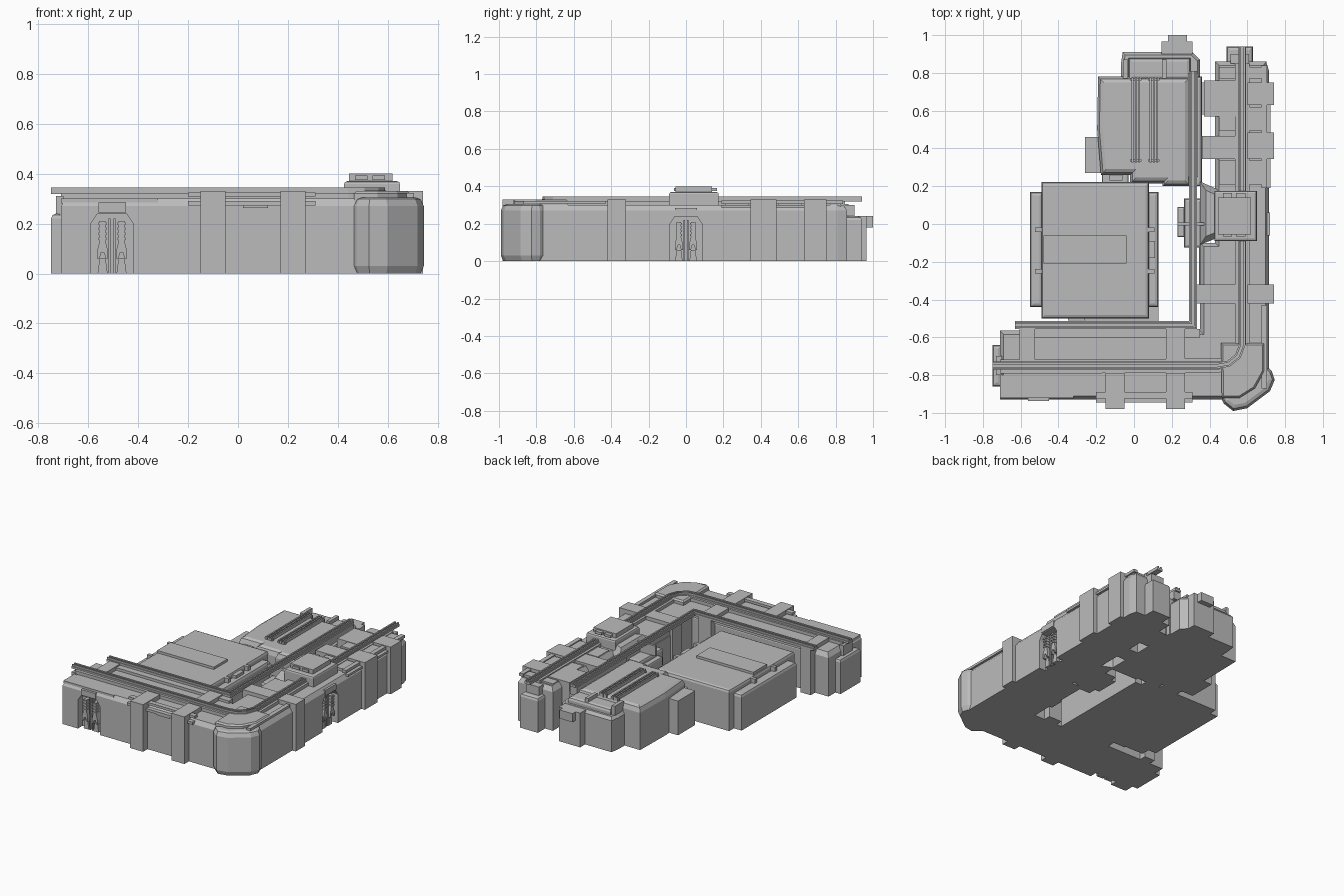
import bpy, bmesh, math
from mathutils import Vector

if "Cube" in bpy.data.objects:
    bpy.data.objects.remove(bpy.data.objects["Cube"])

grey = bpy.data.materials.new("concrete_grey")
grey.diffuse_color = (0.5, 0.5, 0.5, 1)
grey.use_nodes = True
grey.node_tree.nodes["Principled BSDF"].inputs["Base Color"].default_value = grey.diffuse_color


def make(name, bm):
    bmesh.ops.recalc_face_normals(bm, faces=bm.faces[:])
    me = bpy.data.meshes.new(name)
    bm.to_mesh(me)
    bm.free()
    ob = bpy.data.objects.new(name, me)
    bpy.context.collection.objects.link(ob)
    me.materials.append(grey)
    return ob


def offset(pts, d, closed=True):
    # shift a path to its left by d, mitred at the corners
    out, n = [], len(pts)
    for i in range(n):
        p = Vector(pts[i])
        a = Vector(pts[i - 1]) if closed or i else None
        b = Vector(pts[(i + 1) % n]) if closed or i < n - 1 else None
        dirs = [v.normalized() for v in ((p - a) if a else None, (b - p) if b else None) if v]
        ns = [Vector((-v.y, v.x)) for v in dirs]
        m = sum(ns, Vector((0, 0))).normalized()
        out.append(p + m * (d / max(0.3, m.dot(ns[0]))))
    return out


def prism(name, pts, levels, place=lambda u, v, w: (u, v, w)):
    # counter-clockwise outline lofted through (height, inset) levels
    bm = bmesh.new()
    rings = [[bm.verts.new(place(p[0], p[1], z)) for p in offset(pts, d)] for z, d in levels]
    n = len(pts)
    for lo, hi in zip(rings, rings[1:]):
        for i in range(n):
            j = (i + 1) % n
            bm.faces.new((lo[i], lo[j], hi[j], hi[i]))
    bm.faces.new(rings[0][::-1])
    bm.faces.new(rings[-1])
    return make(name, bm)


def box(name, x0, x1, y0, y1, z0, z1, ch=0.0):
    pts = [(x0, y0), (x1, y0), (x1, y1), (x0, y1)]
    lv = [(z0, 0), (z1, 0)]
    if ch:
        lv = [(z0, 0), (z1 - ch, 0), (z1 - ch * 0.3, ch * 0.3), (z1, ch)]
    return prism(name, pts, lv)


def ribbon(name, path, w, z0, z1):
    pts = list(offset(path, -w / 2, False)) + list(offset(path, w / 2, False))[::-1]
    return prism(name, pts, [(z0, 0), (z1, 0)])


# L-shaped wall
wall = prism("wall", [(-.71, -.93), (.62, -.93), (.715, -.80), (.715, .81), (.70, .86), (.43, .86),
                      (.43, -.10), (.35, -.10), (.35, -.565), (-.71, -.565)],
             [(0, 0), (.27, 0), (.30, .02)])

# arched niches with tools: front wall and right wall
arch = [(-.085, -.02), (.085, -.02), (.085, .20), (.06, .238), (-.06, .238), (-.085, .20)]
places = {"front": lambda u, v, w: (-.505 + u, -.93 + w, v),
          "right": lambda u, v, w: (.715 - w, u, v)}
for side, pl in places.items():
    cut = prism(side + "_niche_cutter", arch, [(-.02, 0), (.05, 0)], pl)
    cut.hide_render = True
    mod = wall.modifiers.new("niche", 'BOOLEAN')
    mod.object, mod.operation, mod.solver = cut, 'DIFFERENCE', 'EXACT'
    for s in (-1, 1):
        c = s * .038
        prism(f"{side}_tool_{s}", [(c - .022, .06), (c - .012, .06), (c - .006, .085), (c + .006, .085),
              (c + .012, .06), (c + .022, .06), (c + .022, .09), (c + .012, .13), (c + .012, .21),
              (c - .012, .21), (c - .012, .13), (c - .022, .09)], [(.01, 0), (.05, 0)], pl)
        for k in range(4):
            z = .135 + k * .02
            prism(f"{side}_tool_tooth", [(c - .016, z), (c + .016, z), (c + .016, z + .01), (c - .016, z + .01)],
                  [(.004, 0), (.04, 0)], pl)
        prism(f"{side}_tool_foot", [(c - .02, 0), (c + .02, 0), (c + .012, .06), (c - .012, .06)],
              [(.025, 0), (.05, 0)], pl)
        b = s * .010
        prism(f"{side}_niche_bar", [(b - .004, 0), (b + .004, 0), (b + .004, .22), (b - .004, .22)],
              [(.025, 0), (.05, 0)], pl)
bpy.context.view_layer.update()
dg = bpy.context.evaluated_depsgraph_get()
cut_mesh = bpy.data.meshes.new_from_object(wall.evaluated_get(dg))
wall.modifiers.clear()
wall.data = cut_mesh
for ob in [o for o in bpy.data.objects if "cutter" in o.name]:
    bpy.data.objects.remove(ob)

# corner bumper and raised corner deck
prism("corner_bumper", [(.465, -.93), (.475, -.95), (.525, -.99), (.60, -.975), (.72, -.885), (.745, -.825),
      (.73, -.78), (.70, -.75), (.55, -.80)], [(0, .012), (.03, 0), (.27, 0), (.298, .012), (.305, .03)])
prism("corner_deck", [(.465, -.92), (.56, -.92), (.64, -.87), (.69, -.78), (.69, -.63), (.46, -.63)],
      [(.28, 0), (.32, 0), (.33, .01)])

# deck spines and rails
bend = [(.44, -.75), (.50, -.74), (.55, -.70), (.573, -.64)]
ribbon("outer_spine", [(-.71, -.755)] + bend + [(.573, .85)], .075, .29, .322)
outer = [(-.75, -.75)] + bend + [(.573, .94)]
inner = [(-.63, -.535), (.312, -.535), (.312, .81)]
for nm, path in (("outer", outer), ("inner", inner)):
    ribbon(nm + "_rail_base", path, .042, .318, .333)
    for d in (-.011, .011):
        ribbon(nm + "_rail_strip", offset(path, d, False), .010, .33, .345)
box("inner_deck_edge", -.60, .35, -.60, -.555, .28, .318)
box("left_deck_plate", -.71, -.32, -.92, -.80, .28, .30)

# straps over the walls
for x0, x1 in ((-.15, -.05), (.17, .27)):
    box("front_strap", x0, x1, -.98, -.79, 0, .33)
for x0, x1 in ((-.605, -.525), (.17, .27)):
    box("inner_strap", x0, x1, -.72, -.517, 0, .327)
for y0, y1 in ((-.42, -.32), (.345, .485), (.63, .75)):
    box("right_strap", .60, .742, y0, y1, 0, .33)
for x0, y0, y1 in ((.33, -.42, -.32), (.36, .345, .465), (.37, .57, .76)):
    box("inner_right_strap", x0, .545, y0, y1, 0, .325 if y0 < 0 else .315)
for y0, y1 in ((.20, .345), (.485, .63), (.76, .84)):
    box("deck_panel", .605, .695, y0 + .01, y1 - .01, .29, .318)
    box("deck_panel_inner", .45, .54, y0 + .01, y1 - .01, .29, .312)
box("front_panel", -.20, .31, -.945, -.88, .272, .29)
box("front_pipe", -.20, .31, -.925, -.89, .308, .325)
box("front_handle", .02, .12, -.938, -.92, .262, .272)
box("right_panel", .69, .722, .19, .63, .285, .30)
box("right_pipe", .675, .705, -.87, -.43, .305, .322)
box("right_pipe_rear", .675, .705, .19, .84, .305, .325)
box("front_niche_cap", -.56, -.45, -.938, -.895, .245, .285)
box("right_niche_cap", .66, .72, -.06, .06, .245, .285)

# wall end caps
box("left_end_cap", -.75, -.70, -.86, -.64, 0, .24, .02)
box("left_end_post", -.73, -.70, -.80, -.70, .24, .31)
box("rear_end_cap", .49, .63, .85, .94, 0, .24, .02)
box("rear_end_post", .51, .61, .85, .90, .24, .30)

# hatch tower on the right wall
prism("tower_flare", [(.35, -.11), (.45, -.07), (.65, -.09), (.65, .18), (.45, .18), (.35, .225)],
      [(.0, 0), (.28, 0), (.335, .03)])
box("tower_base", .425, .65, -.09, .175, .28, .37, .012)
box("tower_hatch", .445, .62, -.055, .14, .37, .40)
for x in (.47, .54):
    box("hatch_bar", x, x + .05, -.065, .165, .375, .392)

# link block between the wall and the yard
box("link_block", .265, .37, -.125, .135, 0, .25, .015)
box("link_block_nose", .23, .27, -.07, .09, 0, .22, .01)
box("link_beam", .23, .45, -.008, .008, .25, .32)
box("inner_wall_box", .345, .385, -.32, -.10, 0, .24)

# main building
box("main_building", -.49, .08, -.50, .222, 0, .285, .018)
box("main_roof_panel", -.48, -.04, -.21, -.06, .28, .302)
for s, x0, x1 in ((-1, -.55, -.48), (1, .07, .13)):
    box("main_side_wing", x0, x1, -.44, .17, 0, .25, .02)
    for y in (-.25, -.03):
        xc = -.505 if s < 0 else .09
        box("main_roof_latch", xc - .018, xc + .018, y - .012, y + .012, .24, .28)
box("main_side_box", .08, .11, -.18, -.09, .24, .27)
box("main_front_link", -.26, .13, -.57, -.44, 0, .20)
box("main_front_vent", -.35, -.26, -.51, -.49, 0, .22)

# rear building
prism("rear_building", [(-.175, .26), (-.02, .26), (-.02, .215), (.15, .215), (.15, .20), (.30, .20), (.30, .78),
      (-.19, .78), (-.195, .50)], [(0, 0), (.26, 0), (.29, .012), (.30, .03)])
box("rear_east_wing", .28, .36, .20, .78, 0, .27, .015)
box("rear_rail_support", .285, .34, .25, .80, .26, .32)
box("rear_west_box", -.26, -.17, .27, .46, 0, .24)
box("rear_south_link", -.17, -.03, .21, .28, 0, .22, .01)
box("rear_south_nose", -.13, -.06, .23, .27, .2, .26)
prism("rear_annex", [(-.07, .76), (.35, .76), (.35, .87), (.31, .91), (-.06, .91), (-.07, .84)],
      [(0, 0), (.22, 0), (.24, .015)])
box("rear_annex_upper", -.03, .30, .76, .88, .2, .28, .02)
box("rear_porch", .145, .31, .90, .965, 0, .24)
box("rear_porch_bracket", .18, .28, .96, 1.0, .18, .24)
for x in (-.045, .16):
    box("annex_fin", x - .012, x + .012, .77, .87, .24, .305)
for x in (.01, .105):
    for d in (-.018, 0, .018):
        box("roof_rib", x + d - .005, x + d + .005, .325, .775, .29, .322)
    for y in (.33, .76):
        box("roof_rib_mount", x - .03, x + .03, y, y + .012, .29, .312)
box("wall_link_rear", .35, .44, .58, .75, 0, .22)
box("wall_link_mid", .35, .44, .35, .46, 0, .24)
